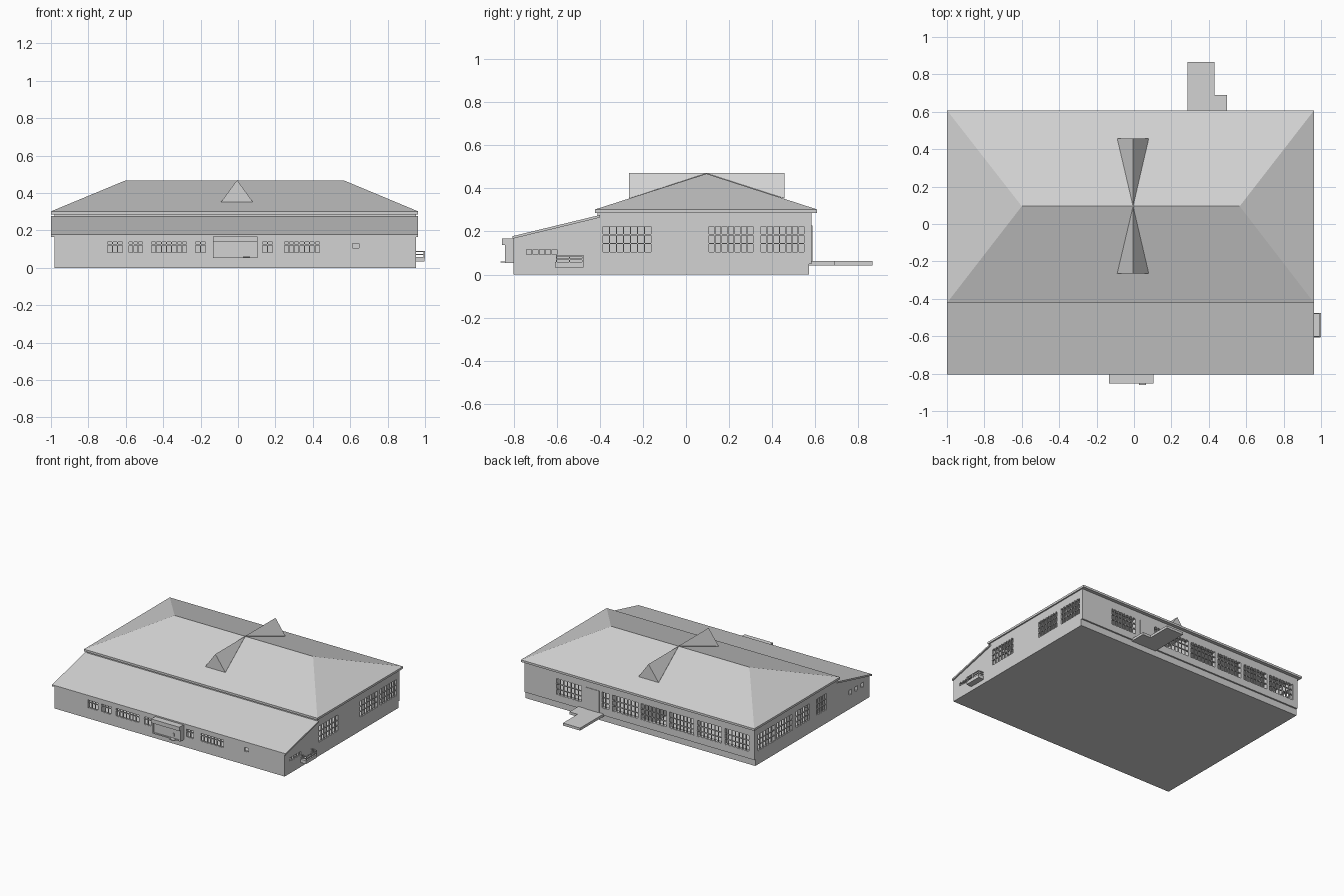
import bpy
import bmesh
from mathutils import Vector

cube = bpy.data.objects.get("Cube")
if cube:
    bpy.data.objects.remove(cube, do_unlink=True)

grey = bpy.data.materials.new("light_grey")
grey.use_nodes = True
COLOUR = (0.65, 0.65, 0.65, 1)
grey.diffuse_color = COLOUR
grey.node_tree.nodes["Principled BSDF"].inputs["Base Color"].default_value = COLOUR

# Outer wall limits
X0, X1, Y0, Y1 = -0.982, 0.953, -0.80, 0.582
ROOF_X0, ROOF_X1 = -1.0, 0.963


def finish(name, bm):
    bmesh.ops.recalc_face_normals(bm, faces=bm.faces[:])
    mesh = bpy.data.meshes.new(name)
    bm.to_mesh(mesh)
    bm.free()
    mesh.materials.append(grey)
    ob = bpy.data.objects.new(name, mesh)
    bpy.context.collection.objects.link(ob)
    return ob


def add_box(bm, lo, hi):
    lo, hi = Vector(lo), Vector(hi)
    verts = bmesh.ops.create_cube(bm, size=1)["verts"]
    for v in verts:
        v.co = (lo + hi) / 2 + v.co * (hi - lo)


def boxes(name, *pairs):
    bm = bmesh.new()
    for lo, hi in pairs:
        add_box(bm, lo, hi)
    return finish(name, bm)


def prism(name, profile, x0, x1):
    """Extrude a (y, z) profile along x."""
    bm = bmesh.new()
    face = bm.faces.new([bm.verts.new((x0, y, z)) for y, z in profile])
    made = bmesh.ops.extrude_face_region(bm, geom=[face])["geom"]
    for v in made:
        if isinstance(v, bmesh.types.BMVert):
            v.co.x = x1
    return finish(name, bm)


def hull(name, points):
    bm = bmesh.new()
    for p in points:
        bm.verts.new(p)
    bmesh.ops.convex_hull(bm, input=bm.verts[:])
    bmesh.ops.dissolve_limit(bm, angle_limit=0.002, verts=bm.verts[:], edges=bm.edges[:])
    return finish(name, bm)


# Hollow shell of the building
walls = prism("walls", [(Y0, 0), (0.57, 0), (0.57, 0.05), (Y1, 0.05), (Y1, 0.29),
                        (-0.41, 0.29), (-0.41, 0.268), (Y0, 0.17)], X0, X1)
room = prism("room_cutter", [(-0.78, 0.01), (0.55, 0.01), (0.55, 0.28), (-0.39, 0.28),
                             (-0.39, 0.25), (-0.78, 0.153)], X0 + 0.02, X1 - 0.02)

# Windows: openings go in one mesh, glazing bars in another
holes, bars = bmesh.new(), bmesh.new()


def wall_box(bm, side, u0, u1, z0, z1, d0, d1):
    """Box on a wall; d is the depth measured inwards from the wall face."""
    if side in ("front", "back"):
        a, b = (Y0 + d0, Y0 + d1) if side == "front" else (Y1 - d1, Y1 - d0)
        add_box(bm, (u0, a, z0), (u1, b, z1))
    else:
        a, b = (X1 - d1, X1 - d0) if side == "left" else (X0 + d0, X0 + d1)
        add_box(bm, (a, u0, z0), (b, u1, z1))


def window(side, u0, u1, z0, z1, cols, levels, t=0.003):
    wall_box(holes, side, u0, u1, z0, z1, -0.03, 0.045)
    for i in range(cols + 1):
        u = u0 + (u1 - u0) * i / cols
        wall_box(bars, side, u - t, u + t, z0, z1, 0.002, 0.01)
    for f in levels:
        z = z0 + (z1 - z0) * f
        wall_box(bars, side, u0, u1, z - t, z + t, 0.001, 0.009)


THIRDS = (0, 0.34, 0.66, 1)
TRANSOM = (0, 0.7, 1)
for u0, u1 in [(-0.387, -0.16), (0.104, 0.313), (0.346, 0.55)]:
    window("left", u0, u1, 0.102, 0.227, 7, THIRDS)
for u0, u1 in [(0.335, 0.54), (0.12, 0.31), (-0.09, 0.08), (-0.285, -0.165)]:
    window("right", u0, u1, 0.102, 0.227, 6, THIRDS)
for u0, u1 in [(0.47, 0.686), (-0.006, 0.21), (-0.245, -0.025), (-0.473, -0.265),
               (-0.707, -0.498), (-0.94, -0.73)]:
    window("back", u0, u1, 0.102, 0.227, 7, THIRDS)
window("back", 0.24, 0.305, 0.102, 0.227, 2, THIRDS)
for u0, u1, cols in [(-0.70, -0.615, 3), (-0.587, -0.507, 3), (-0.465, -0.272, 7),
                     (-0.23, -0.17, 2), (0.128, 0.187, 2), (0.245, 0.438, 7)]:
    window("front", u0, u1, 0.08, 0.142, cols, TRANSOM)
window("front", 0.61, 0.65, 0.102, 0.134, 1, (0, 1))
window("left", -0.742, -0.596, 0.091, 0.119, 5, (0, 1))
for u in (-0.57, -0.644, -0.716):
    window("right", u - 0.014, u + 0.014, 0.105, 0.145, 1, (0, 1))

openings = finish("window_cutter", holes)
finish("window_bars", bars)
for cutter in (room, openings):
    cutter.hide_render = True
    cutter.hide_viewport = True
    cutter.display_type = 'WIRE'
    mod = walls.modifiers.new(cutter.name, 'BOOLEAN')
    mod.operation = 'DIFFERENCE'
    mod.solver = 'EXACT'
    mod.object = cutter

# Inner partitions
boxes("partitions", ((X0 + 0.01, -0.405, 0.005), (X1 - 0.01, -0.395, 0.26)),
      ((-0.02, -0.40, 0.005), (-0.01, 0.56, 0.285)),
      ((-0.02, -0.79, 0.005), (-0.01, -0.40, 0.15)))

# Hipped main roof with a flat fascia
RIDGE_Y, RIDGE_Z = 0.095, 0.468
eaves = [(x, y, z) for x in (ROOF_X0, ROOF_X1) for y in (-0.422, 0.608) for z in (0.286, 0.302)]
hull("main_roof", eaves + [(-0.60, RIDGE_Y, RIDGE_Z), (0.565, RIDGE_Y, RIDGE_Z)])

# Lean-to roof over the front rooms
prism("lower_roof", [(-0.805, 0.166), (-0.40, 0.264), (-0.40, 0.276), (-0.805, 0.178)],
      ROOF_X0, ROOF_X1)

# Tapering gables on both slopes
for name, y in (("front_gable", -0.265), ("back_gable", 0.458)):
    hull(name, [(-0.09, y, 0.353), (0.079, y, 0.353), (-0.005, y, RIDGE_Z + 0.002),
                (-0.005, RIDGE_Y, RIDGE_Z + 0.002), (-0.005, RIDGE_Y, RIDGE_Z - 0.02)])

# Front porch: canopy, recessed body, sill, door and step
boxes("porch_canopy", ((-0.133, -0.853, 0.138), (0.104, -0.79, 0.168)))
boxes("porch_body", ((-0.122, -0.834, 0.058), (0.092, -0.79, 0.14)))
boxes("porch_frame", ((-0.133, -0.84, 0.053), (-0.122, -0.79, 0.14)),
      ((0.092, -0.84, 0.053), (0.104, -0.79, 0.14)),
      ((-0.133, -0.84, 0.053), (0.104, -0.79, 0.062)))
boxes("porch_door_panel", ((0.035, -0.838, 0.078), (0.049, -0.83, 0.1)))
boxes("porch_step", ((0.028, -0.861, 0.055), (0.065, -0.83, 0.061)))

# Side landing with a railing
boxes("side_landing", ((X1 - 0.01, -0.608, 0.033), (0.998, -0.476, 0.058)))
rail_parts = [((0.993, y, 0.05), (1.0, y + 0.006, 0.09)) for y in (-0.604, -0.543, -0.482)]
for z in (0.068, 0.084):
    rail_parts.append(((0.993, -0.604, z), (1.0, -0.476, z + 0.006)))
    for y in (-0.604, -0.482):
        rail_parts.append(((X1 - 0.005, y, z), (0.998, y + 0.006, z + 0.006)))
boxes("side_railing", *rail_parts)

# Back platform and door
boxes("back_platform", ((0.285, 0.56, 0.043), (0.43, 0.865, 0.062)))
boxes("back_platform_side", ((0.43, 0.56, 0.043), (0.498, 0.69, 0.062)))
boxes("back_door", ((0.32, 0.575, 0.06), (0.435, 0.586, 0.227)))
